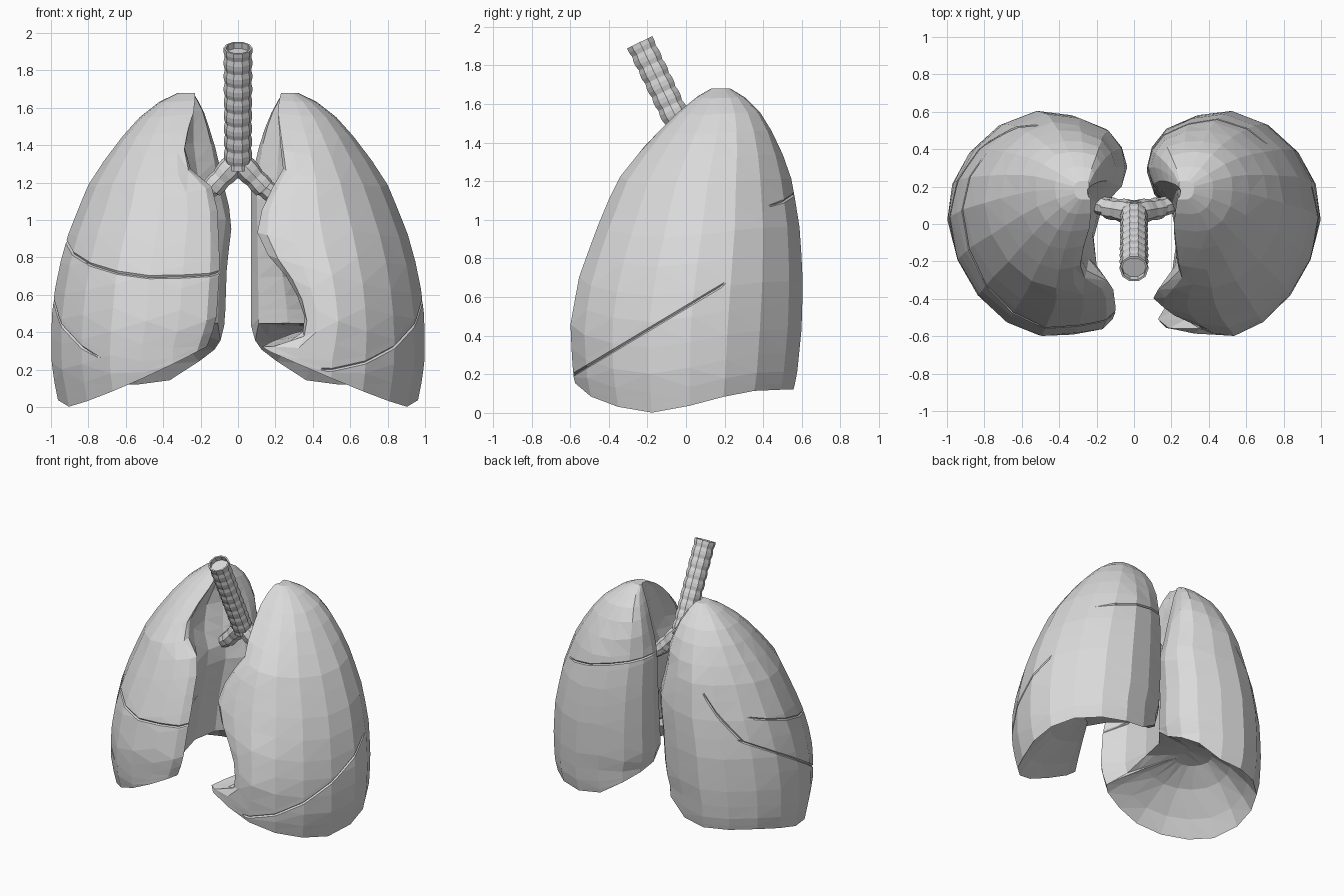
import bpy
import bmesh
import math
from mathutils import Vector

if "Cube" in bpy.data.objects:
    bpy.data.objects.remove(bpy.data.objects["Cube"], do_unlink=True)

# One plain grey for everything
grey = bpy.data.materials.new("plain grey")
grey.use_nodes = True
grey.diffuse_color = (0.7, 0.7, 0.7, 1)
grey.node_tree.nodes["Principled BSDF"].inputs["Base Color"].default_value = (0.7, 0.7, 0.7, 1)


def finish(bm, name):
    """Turn a bmesh into a flat-shaded object with the grey material."""
    bmesh.ops.recalc_face_normals(bm, faces=bm.faces[:])
    mesh = bpy.data.meshes.new(name)
    bm.to_mesh(mesh)
    bm.free()
    mesh.materials.append(grey)
    obj = bpy.data.objects.new(name, mesh)
    bpy.context.collection.objects.link(obj)
    return obj


def interpolate(keys, values, z):
    """Piecewise linear lookup."""
    if z <= keys[0]:
        return values[0]
    for i in range(len(keys) - 1):
        if z <= keys[i + 1]:
            t = (z - keys[i]) / (keys[i + 1] - keys[i])
            return values[i] + t * (values[i + 1] - values[i])
    return values[-1]


def clamp(t):
    return min(max(t, 0), 1)


def smooth(t):
    t = clamp(t)
    return t * t * (3 - 2 * t)


def loft(bm, rings):
    """Skin a list of equally long point rings; returns the vertex rings."""
    verts = [[bm.verts.new(p) for p in ring] for ring in rings]
    count = len(verts[0])
    for low, high in zip(verts, verts[1:]):
        for i in range(count):
            j = (i + 1) % count
            bm.faces.new((low[i], low[j], high[j], high[i]))
    return verts


# Horizontal outline of a lung: u runs medial to lateral, v runs front to back
OUTLINE = [(.02, .07), (.08, .03), (.25, .005), (.45, 0), (.65, .06), (.82, .18),
           (.94, .34), (1, .52), (.97, .68), (.87, .82), (.7, .94), (.5, 1),
           (.3, .98), (.12, .92), (.03, .83), (0, .73), (.04, .63),
           (.15, .52), (.18, .36), (.15, .19)]

# Extents of the outline by height
HEIGHTS = [0, .2, .45, .7, .95, 1.2, 1.4, 1.55, 1.64, 1.68]
OUTER = [.955, .995, 1, .97, .9, .795, .66, .525, .41, .32]
FRONT = [-.54, -.585, -.6, -.555, -.465, -.36, -.2, -.05, .06, .13]
BACK = [.53, .575, .6, .605, .59, .55, .48, .39, .3, .23]
APEX = HEIGHTS[-1]
STEPS = [0, .02, .06, .12, .2, .28, .36, .45, .54, .63, .7, .78, .86, .92, .97, 1]

# Medial edges (heights, then x) of each lung; the left one has the heart notch
LEFT_FRONT = ([.32, .36, .45, .55, .7, .82, .95, 1.1, 1.18, 1.25, 1.6, 1.68],
              [.1, .33, .36, .34, .25, .14, .08, .13, .18, .24, .21, .23])
LEFT_BACK = ([.33, .43, 1.2, 1.35, 1.48, 1.6, 1.68],
             [.1, .07, .07, .1, .14, .19, .24])
RIGHT_FRONT = ([.3, .45, .75, 1.1, 1.18, 1.24, 1.4, 1.6, 1.68],
               [.16, .1, .08, .1, .13, .24, .29, .23, .23])
RIGHT_BACK = ([.33, .45, .75, 1, 1.2, 1.35, 1.48, 1.6, 1.68],
              [.1, .07, .06, .03, .08, .11, .15, .19, .24])


def lung_point(side, front_edge, back_edge, u, v, s):
    # The lower rim rises towards the middle, most of all at the inner hollow
    power = 1.2 + smooth((v - .4) / .4)
    rim = max(.12 * smooth((v - .3) / .6), .34 * (1 - u) ** power - .012)
    rim += .19 * smooth((.35 - u) / .15) * smooth(1.6 - abs(v - .42) * 4.4)
    z = rim + s * (APEX - rim)
    # Sections get squarer towards the apex
    square = 1 + .8 * smooth((z - 1.2) / .4) * abs((u - .5) * (v - .5))
    u, v = (clamp(.5 + (w - .5) * square) for w in (u, v))
    base = interpolate(*back_edge, z)
    shift = (interpolate(*front_edge, z) - base) * (1 - smooth((v - .3) / .35))
    x = base + u * (interpolate(HEIGHTS, OUTER, z) - base) + shift * (1 - u) ** 3
    front = interpolate(HEIGHTS, FRONT, z)
    back = interpolate(HEIGHTS, BACK, z)
    return Vector((side * x, front + v * (back - front), z))


def cut_fissure(bm, point, normal, inside):
    """Cut a narrow groove where a plane meets the outer surface."""
    normal = Vector(normal).normalized()
    point = Vector(point)
    middle = []
    for offset in (-.008, .008, 0):
        result = bmesh.ops.bisect_plane(bm, geom=bm.verts[:] + bm.edges[:] + bm.faces[:],
                                        dist=1e-5, plane_co=point + normal * offset,
                                        plane_no=normal)
        middle = [g for g in result["geom_cut"] if isinstance(g, bmesh.types.BMVert)]
    bm.normal_update()
    moves = [(v, v.normal.copy()) for v in middle if inside(v.co) and v.normal.z > -.35]
    for vert, direction in moves:
        vert.co -= direction * .01
    bmesh.ops.triangulate(bm, faces=[f for f in bm.faces if len(f.verts) > 3])


def build_lung(name, side, front_edge, back_edge, fissures):
    bm = bmesh.new()
    rings = [[lung_point(side, front_edge, back_edge, u, v, s) for u, v in OUTLINE]
             for s in STEPS]
    # Hollow dome under the lung, highest towards the back
    centre = sum(rings[0], Vector()) / len(OUTLINE) + Vector((side * .03, .14, 0))
    dome = []
    for scale, rise in ((.25, .93), (.55, .68), (.84, .29)):
        ring = []
        for p in rings[0]:
            q = centre.lerp(p, scale)
            q.z = p.z + rise * (.43 - p.z)
            ring.append(q)
        dome.append(ring)
    verts = loft(bm, dome + rings)
    bm.faces.new(verts[0])
    bm.faces.new(verts[-1])
    bmesh.ops.recalc_face_normals(bm, faces=bm.faces[:])
    bmesh.ops.triangulate(bm, faces=bm.faces[:])
    for fissure in fissures:
        cut_fissure(bm, *fissure)
    return finish(bm, name)


# Lungs with the grooves between their lobes
slope_point, slope_normal = (0, -.58, .2), (0, -.6, 1)
build_lung("left_lung", 1, LEFT_FRONT, LEFT_BACK, [
    (slope_point, slope_normal, lambda p: p.y < .2 and p.x > .45),
    ((0, 0, 1.23), (.22, 0, 1), lambda p: p.y > .3 and p.x < .65)])
build_lung("right_lung", -1, RIGHT_FRONT, RIGHT_BACK, [
    (slope_point, slope_normal,
     lambda p: p.y > -.45 and (p.x < -.77 or p.x < -.3 and p.y < .2)),
    ((-.78, .45, .82), (-1.25, 0, 1), lambda p: p.y > .3 and -.79 < p.x < -.55),
    ((-.5, -.57, .69), (0, -.3, 1), lambda p: p.y < -.3 or p.y < .38 and p.x < -.5)])


def tube(name, start, end, radius_start, radius_end, segments, sides, ridge, bore=0):
    """Straight tube whose rings alternate in width, with an optional open bore."""
    start, end = Vector(start), Vector(end)
    turn = (end - start).to_track_quat("Z", "Y")
    stations = []
    for k in range(segments + 1):
        t = k / segments
        radius = radius_start + t * (radius_end - radius_start)
        stations.append((t, radius - (ridge if k % 3 == 1 else 0)))
    if bore:
        stations += [(1, bore), (.95, bore)]
    rings = [[start.lerp(end, t) + turn @ Vector(
        (radius * math.cos(a), radius * math.sin(a), 0))
        for a in (math.tau * i / sides for i in range(sides))] for t, radius in stations]
    bm = bmesh.new()
    verts = loft(bm, rings)
    bm.faces.new(verts[0])
    bm.faces.new(verts[-1])
    return finish(bm, name)


# Windpipe leaning forward, and its two branches into the lungs
tube("windpipe", (0, .065, 1.29), (0, -.24, 1.92), .075, .077, 27, 10, .006, .066)
for label, side in (("left", 1), ("right", -1)):
    tube(label + "_bronchus", (side * -.01, .06, 1.33), (side * .14, .085, 1.17),
         .07, .058, 6, 8, .006)
    tube(label + "_bronchus_end", (side * .12, .085, 1.19), (side * .22, .11, 1.11),
         .058, .045, 4, 8, .005)
